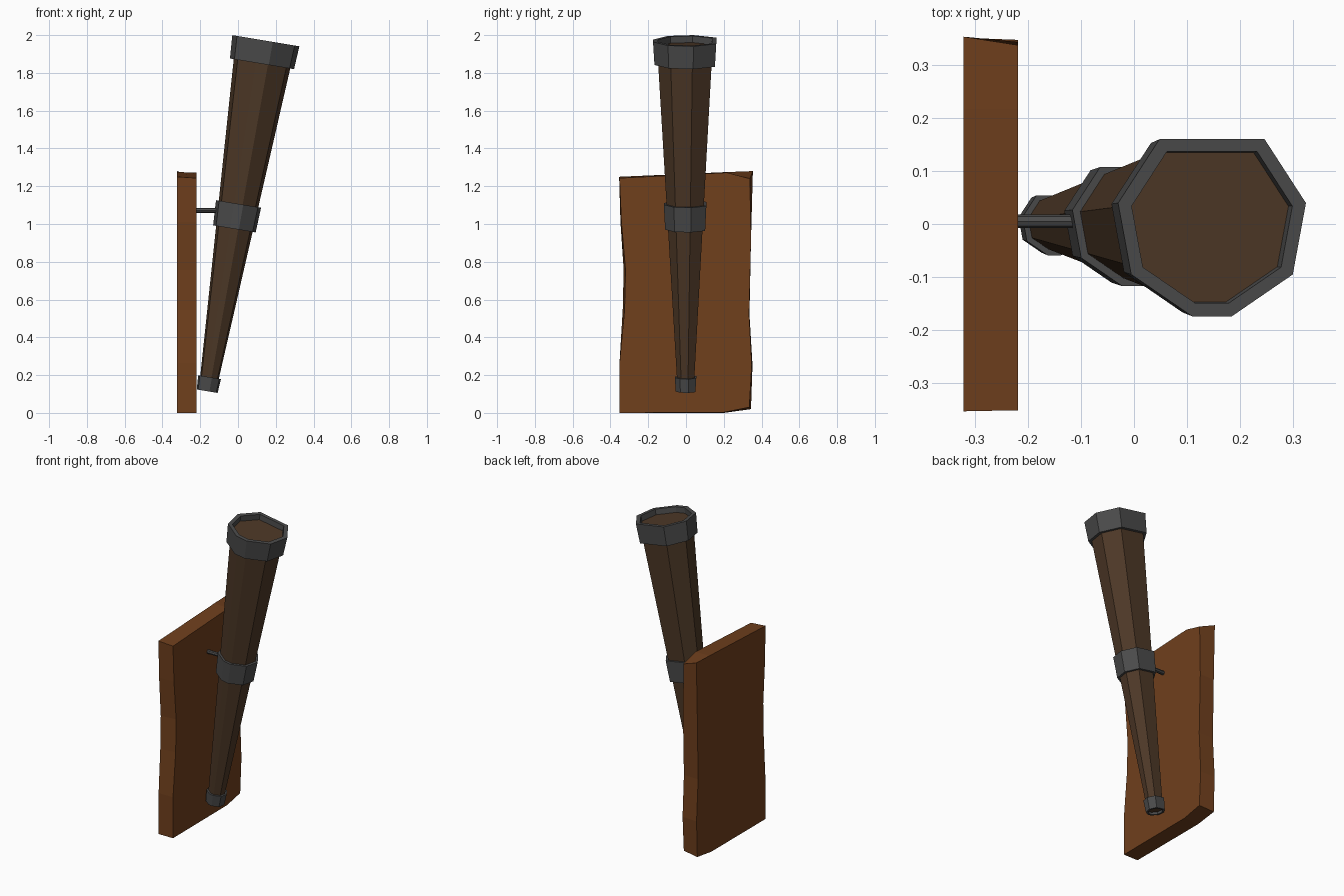
import bpy, bmesh, math
from mathutils import Matrix

if "Cube" in bpy.data.objects:
    bpy.data.objects.remove(bpy.data.objects["Cube"])


def material(name, rgb):
    m = bpy.data.materials.new(name)
    m.diffuse_color = (*rgb, 1)
    m.use_nodes = True
    m.node_tree.nodes["Principled BSDF"].inputs["Base Color"].default_value = m.diffuse_color
    return m


WOOD = material("board_wood", (0.16, 0.05, 0.012))
DARK = material("dark_wood", (0.075, 0.04, 0.02))
IRON = material("iron", (0.07, 0.07, 0.07))

# Uneven eight-sided cross-section of the torch, half width 1 along x
HALF = [(0.56, 0.89), (1.0, 0.22), (0.86, -0.53), (0.21, -0.97)]
SECTION = [(-x, y) for x, y in HALF] + [(x, y) for x, y in reversed(HALF)]
AXIS = Matrix.Translation((-0.163, 0, 0.115)) @ Matrix.Rotation(math.radians(9.5), 4, 'Y')


def loft(name, loops, mat, closed=False, matrix=None):
    """Skin a list of equal-length point loops; closed joins last to first."""
    bm = bmesh.new()
    rows = [[bm.verts.new(p) for p in loop] for loop in loops]
    n = len(rows[0])
    pairs = list(zip(rows, rows[1:]))
    if closed:
        pairs.append((rows[-1], rows[0]))
    else:
        bm.faces.new(rows[0])
        bm.faces.new(rows[-1])
    for a, b in pairs:
        for i in range(n):
            j = (i + 1) % n
            bm.faces.new((a[i], a[j], b[j], b[i]))
    bmesh.ops.recalc_face_normals(bm, faces=bm.faces)
    if matrix:
        bm.transform(matrix)
    me = bpy.data.meshes.new(name)
    bm.to_mesh(me)
    bm.free()
    me.materials.append(mat)
    ob = bpy.data.objects.new(name, me)
    bpy.context.collection.objects.link(ob)
    return ob


def section(t, r):
    return [(x * r, y * r, t) for x, y in SECTION]


# Tapered torch shaft
loft("torch_shaft", [section(0.015, 0.046), section(1.846, 0.157)], DARK, matrix=AXIS)


# Iron bands: bottom height, top height, outer radii, inner radii
def band(name, t0, t1, out0, out1, in0, in1):
    loft(name, [section(t0, out0), section(t1, out1), section(t1, in1), section(t0, in0)],
         IRON, closed=True, matrix=AXIS)


band("bottom_band", 0.0, 0.075, 0.056, 0.061, 0.044, 0.047)
band("middle_band", 0.871, 1.005, 0.114, 0.121, 0.094, 0.102)
band("top_band", 1.757, 1.881, 0.172, 0.180, 0.148, 0.154)

# Rough wall board: (y, z) outline, front face slightly chipped at two corners
BACK = [(-.352, 0), (-.352, .265), (-.335, .545), (-.33, .757), (-.347, 1.01),
        (-.354, 1.25), (.217, 1.275), (.354, 1.28), (.344, .915), (.336, .52),
        (.352, .254), (.344, .02), (.2, 0)]
FRONT = [(-.352, 0), (-.352, .265), (-.325, .545), (-.32, .757), (-.342, 1.01),
         (-.352, 1.243), (.217, 1.272), (.338, 1.24), (.344, .915), (.334, .52),
         (.348, .254), (.335, .03), (.2, 0.003)]
loft("wall_board", [[(-0.322, y, z) for y, z in BACK], [(-0.219, y, z) for y, z in FRONT]], WOOD)

# Rod holding the torch to the board
rod = [[(x, 0.005 + 0.013 * math.cos(a * math.tau / 8), 1.072 + 0.013 * math.sin(a * math.tau / 8))
        for a in range(8)] for x in (-0.225, -0.09)]
loft("holder_rod", rod, IRON)
